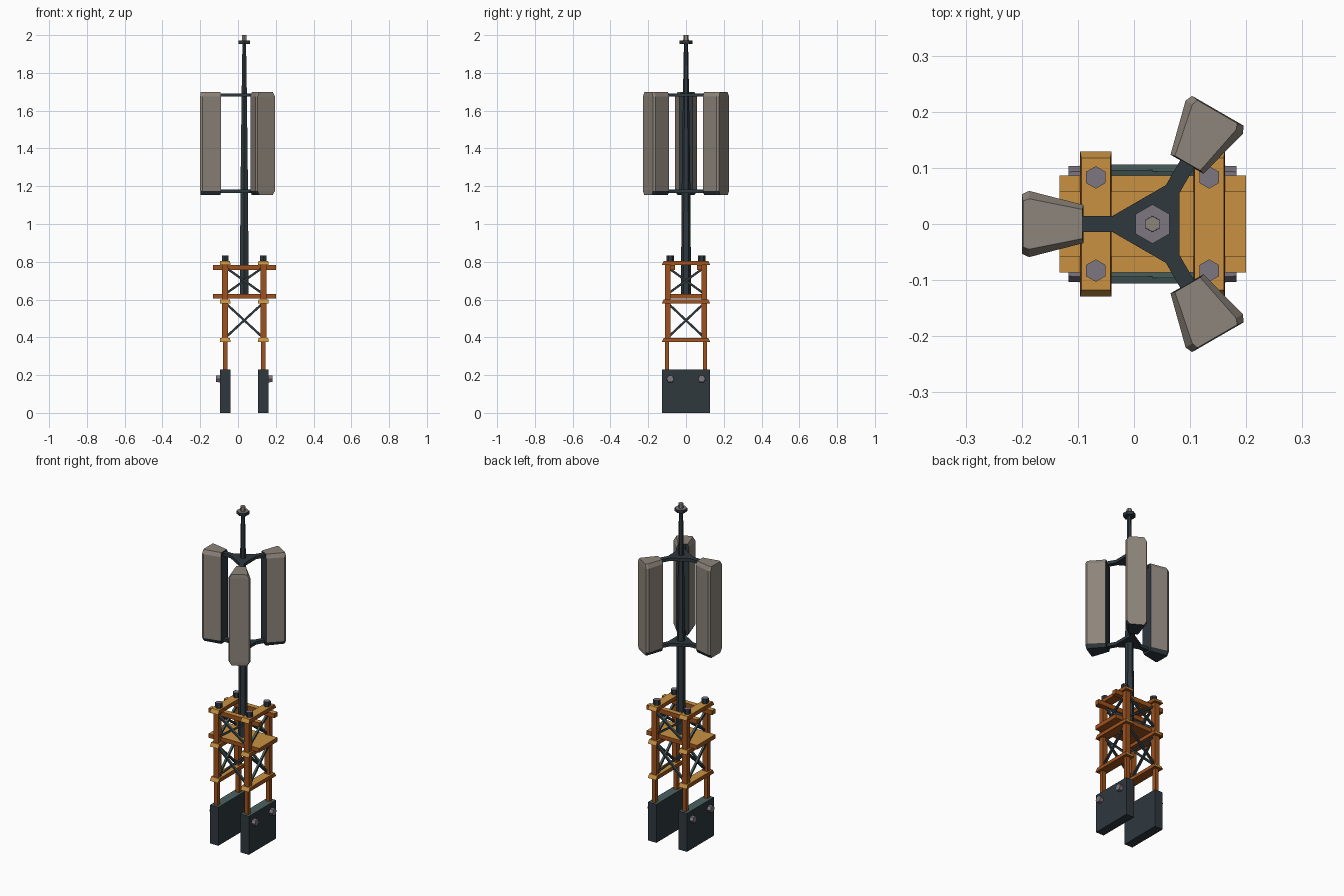
import bpy, bmesh, math
from mathutils import Vector, Matrix

if "Cube" in bpy.data.objects:
    bpy.data.objects.remove(bpy.data.objects["Cube"])

CX = 0.033                       # mast axis
LEGS_X = (CX - 0.101, CX + 0.101)


def mat(name, rgb):
    m = bpy.data.materials.new(name)
    m.diffuse_color = (*rgb, 1)
    m.use_nodes = True
    m.node_tree.nodes["Principled BSDF"].inputs["Base Color"].default_value = m.diffuse_color
    return m


OCHRE = mat("ochre top", (0.58, 0.285, 0.055))
RUST = mat("rust orange", (0.34, 0.085, 0.013))
DARK = mat("dark slate", (0.028, 0.040, 0.048))
TEAL = mat("dull teal", (0.070, 0.122, 0.117))
GREY = mat("warm grey", (0.27, 0.235, 0.20))
BOLT = mat("bolt grey", (0.205, 0.18, 0.216))


def finish(name, bm, mats, rule=None):
    bmesh.ops.recalc_face_normals(bm, faces=bm.faces)
    bm.normal_update()
    for f in bm.faces:
        f.material_index = rule(f.normal) if rule else 0
    me = bpy.data.meshes.new(name)
    bm.to_mesh(me)
    bm.free()
    for m in mats:
        me.materials.append(m)
    ob = bpy.data.objects.new(name, me)
    bpy.context.collection.objects.link(ob)
    return ob


def top_rule(n):
    return 1 if n.z > 0.4 else 0


def loft(name, rings, mats, rule=None, matrix=None):
    """Skin a stack of equal-length rings of 3D points and cap the ends."""
    bm = bmesh.new()
    vs = [[bm.verts.new(p) for p in r] for r in rings]
    n = len(vs[0])
    for a, b in zip(vs, vs[1:]):
        for i in range(n):
            j = (i + 1) % n
            bm.faces.new((a[i], a[j], b[j], b[i]))
    bm.faces.new(vs[0])
    bm.faces.new(vs[-1])
    if matrix:
        bm.transform(matrix)
    return finish(name, bm, mats, rule)


def rect(x0, x1, y0, y1, z):
    return [(x0, y0, z), (x1, y0, z), (x1, y1, z), (x0, y1, z)]


def box(name, x, y, z, mats, rule=top_rule):
    return loft(name, [rect(*x, *y, z[0]), rect(*x, *y, z[1])], mats, rule)


def hexes(name, stations, mats, rule=None, matrix=None):
    """Hexagonal turned part from (z, radius) stations."""
    rings = [[(r * math.sin(i * math.pi / 3), r * math.cos(i * math.pi / 3), z)
              for i in range(6)] for z, r in stations]
    return loft(name, rings, mats, rule, matrix)


def strut(name, a, b, w):
    a, b = Vector(a), Vector(b)
    d = b - a
    m = Matrix.Translation(a) @ d.to_track_quat('Z', 'X').to_matrix().to_4x4()
    return loft(name, [rect(-w, w, -w, w, 0), rect(-w, w, -w, w, d.length)],
                (DARK, TEAL), top_rule, m)


WOOD = (RUST, OCHRE)
for k, lx in enumerate(LEGS_X):
    side = -1 if k == 0 else 1
    # foot block with two side bolts
    box("foot_block", (lx - 0.027, lx + 0.027), (-0.127, 0.127), (0, 0.23), (DARK, TEAL))
    for s in (-1, 1):
        m = Matrix.Translation((lx + side * 0.025, s * 0.083, 0.18)) @ \
            Matrix.Rotation(side * math.pi / 2, 4, 'Y')
        hexes("foot_bolt", [(0, 0.021), (0.024, 0.02)], (BOLT,), None, m)
        # legs, thinner below the first cross beam
        y = sorted((s * 0.09, s * 0.112))
        box("lower_leg", (lx - 0.012, lx + 0.012), y, (0.22, 0.385), WOOD)
        y = sorted((s * 0.081, s * 0.112))
        box("upper_leg", (lx - 0.016, lx + 0.016), y, (0.385, 0.79), WOOD)
        # leg cap bolts
        hexes("cap_bolt", [(0.80, 0.02), (0.833, 0.02)], (DARK, BOLT), top_rule,
              Matrix.Translation((lx, s * 0.083, 0)))
    # cross beams running front to back
    for z in (0.385, 0.59, 0.793):
        loft("cross_beam", [rect(lx - 0.028, lx + 0.028, -0.129, 0.129, z - 0.011),
                            rect(lx - 0.026, lx + 0.026, -0.118, 0.118, z + 0.011)],
             WOOD, top_rule)
    # side X braces
    for z0, z1 in ((0.405, 0.575), (0.635, 0.765)):
        for s in (-1, 1):
            strut("side_brace", (lx + s * 0.006, -s * 0.09, z0), (lx + s * 0.006, s * 0.09, z1), 0.006)

# platform, top rails, front and back X braces
box("platform", (-0.133, 0.2), (-0.086, 0.086), (0.605, 0.63), WOOD)
for s in (-1, 1):
    box("top_rail", (-0.133, 0.2), sorted((s * 0.057, s * 0.086)), (0.756, 0.783), WOOD)
    for z0, z1 in ((0.405, 0.575), (0.635, 0.765)):
        for t in (-1, 1):
            yy = s * 0.095 + t * 0.005
            strut("face_brace", (CX - t * 0.092, yy, z0), (CX + t * 0.092, yy, z1), 0.006)

# mast with end flange and tip
axis = Matrix.Translation((CX, 0, 0))
hexes("mast", [(0.62, 0.027), (1.18, 0.023), (1.69, 0.016), (1.96, 0.011)], (DARK,), None, axis)
hexes("mast_flange", [(1.953, 0.035), (1.972, 0.035)], (DARK, BOLT), top_rule, axis)
hexes("mast_tip", [(1.96, 0.015), (2.0, 0.014)], (GREY,), None, axis)

# three-armed mounting brackets
for zc in (1.173, 1.683):
    outline = []
    for ang in (60, 180, 300):
        rot = Matrix.Rotation(math.radians(ang), 3, 'Z')
        for p in ((0.072, -0.014), (0.135, -0.014), (0.135, 0.014), (0.072, 0.014)):
            outline.append(rot @ Vector((*p, 0)))
    loft("bracket", [[p + Vector((CX, 0, zc + d)) for p in outline] for d in (-0.009, 0.009)],
         (DARK,))

# vertical panels: tapered section with chamfered ends
wide = [(0.123, -0.034), (0.22, -0.059), (0.233, -0.053),
        (0.233, 0.053), (0.22, 0.059), (0.123, 0.034)]
slim = [(0.125, -0.026), (0.22, -0.045), (0.231, -0.041),
        (0.231, 0.041), (0.22, 0.045), (0.125, 0.026)]
for ang in (60, 180, 300):
    a = math.radians(ang)
    out = Vector((math.cos(a), math.sin(a), 0))
    rings = [[(x, y, z) for x, y in sec] for sec, z in
             ((slim, 1.153), (wide, 1.175), (wide, 1.675), (slim, 1.698))]
    loft("panel", rings, (GREY, DARK),
         lambda n, o=out: 1 if n.z < -0.4 or n.dot(o) < -0.8 else 0,
         axis @ Matrix.Rotation(a, 4, 'Z'))
